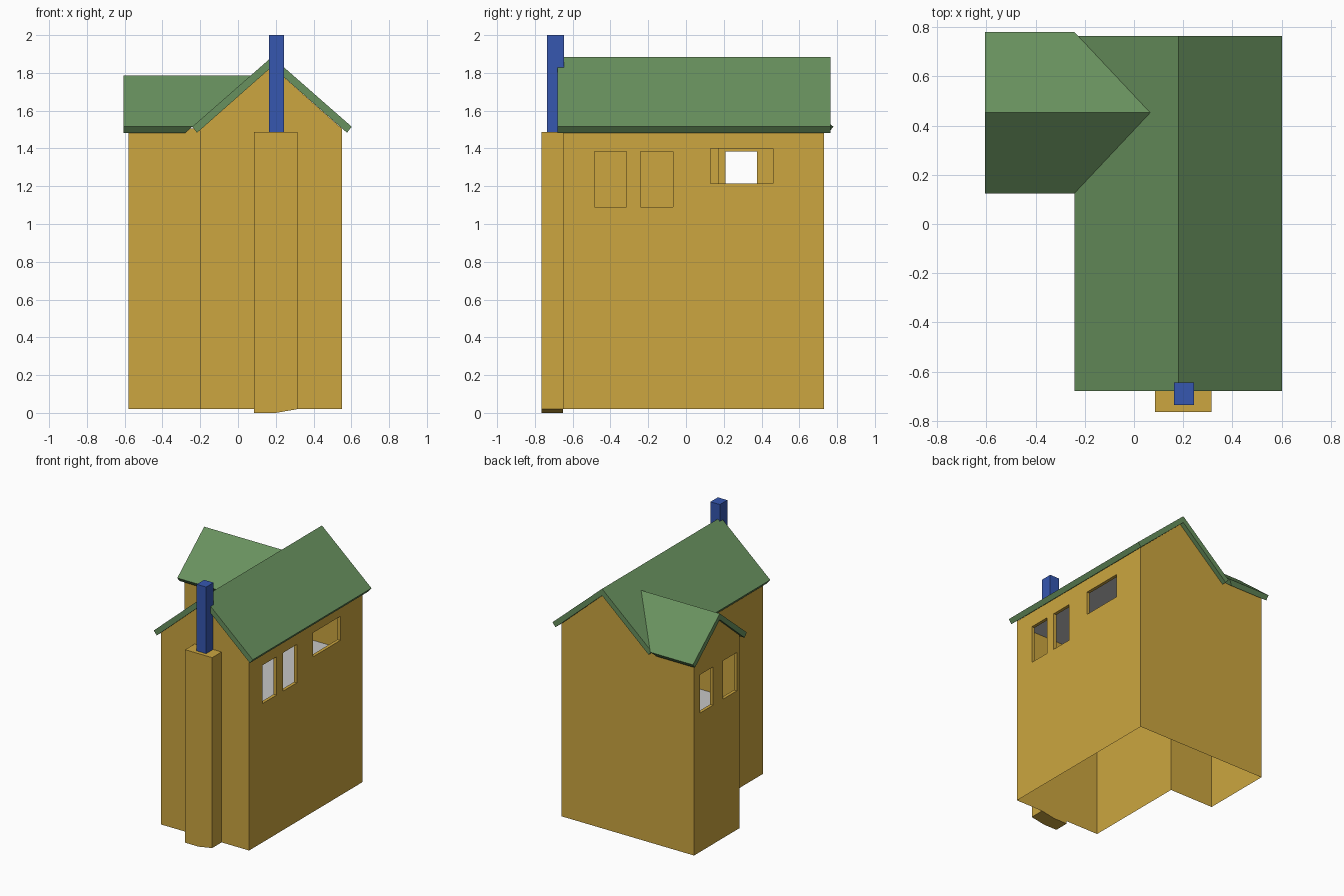
import bpy, bmesh

if "Cube" in bpy.data.objects:
    bpy.data.objects.remove(bpy.data.objects["Cube"])


def material(name, rgb):
    m = bpy.data.materials.new(name)
    lin = [c / 12.92 if c < 0.04 else ((c + 0.055) / 1.055) ** 2.4 for c in rgb]
    m.diffuse_color = (*lin, 1)
    m.use_nodes = True
    m.node_tree.nodes["Principled BSDF"].inputs["Base Color"].default_value = m.diffuse_color
    return m


OCHRE = material("ochre_wall", (0.80, 0.65, 0.25))
GREEN = material("green_roof", (0.41, 0.57, 0.37))
BLUE = material("blue_flue", (0.21, 0.34, 0.69))
GREY = material("grey_interior", (0.78, 0.78, 0.78))

# Shared dimensions
X0, XM, X1 = -0.58, -0.20, 0.55            # wing end, main left, main right
Y0, YW, Y1 = -0.65, 0.175, 0.73            # front, wing front, back
BASE, EAVE = 0.02, 1.505
RIDGE_X, RIDGE_Y = 0.18, 0.4525
REVEAL = 0.025


def finish(name, bm, mat, closed=False):
    bmesh.ops.remove_doubles(bm, verts=bm.verts, dist=0.0005)
    if closed:
        bmesh.ops.recalc_face_normals(bm, faces=bm.faces)
    me = bpy.data.meshes.new(name)
    bm.to_mesh(me)
    bm.free()
    me.materials.append(mat)
    ob = bpy.data.objects.new(name, me)
    bpy.context.collection.objects.link(ob)
    return ob


def face(bm, pts):
    return bm.faces.new([bm.verts.new(p) for p in pts])


def sheet(name, pts, mat):
    bm = bmesh.new()
    face(bm, pts)
    return finish(name, bm, mat)


def prism(name, start, end, mat):
    """Closed solid between two matching outlines."""
    bm = bmesh.new()
    a = [bm.verts.new(p) for p in start]
    b = [bm.verts.new(p) for p in end]
    n = len(a)
    for i in range(n):
        j = (i + 1) % n
        bm.faces.new((a[i], a[j], b[j], b[i]))
    bm.faces.new(a[::-1])
    bm.faces.new(b)
    return finish(name, bm, mat, True)


def window_wall(name, x, out, ya, yb, top, windows, gable=None):
    """Wall facing along x with window openings and reveals."""
    bm = bmesh.new()

    def panel(pts):
        face(bm, [(x, y, z) for y, z in (pts if out > 0 else pts[::-1])])

    ys = sorted({ya, yb} | {w[0] for w in windows} | {w[1] for w in windows})
    for a, b in zip(ys, ys[1:]):
        z = BASE
        hole = [w for w in windows if w[0] <= a and b <= w[1]]
        for w in hole:
            panel([(a, z), (b, z), (b, w[2]), (a, w[2])])
            z = w[3]
        panel([(a, z), (b, z), (b, top), (a, top)])
    if gable:
        panel([(ya, top), (yb, top), gable])
    xi = x - out * REVEAL
    for a, b, c, d in windows:
        ring = [(a, c), (b, c), (b, d), (a, d)]
        for (p, q), (r, s) in zip(ring, ring[1:] + ring[:1]):
            quad = [(x, p, q), (x, r, s), (xi, r, s), (xi, p, q)]
            face(bm, quad if out > 0 else quad[::-1])
    return finish(name, bm, OCHRE)


# Walls with windows
window_wall("right_wall", X1, 1, Y0, Y1, EAVE,
            [(-0.485, -0.315, 1.09, 1.385), (-0.24, -0.07, 1.09, 1.385),
             (0.13, 0.46, 1.215, 1.40)])
window_wall("wing_end_wall", X0, -1, YW, Y1, EAVE,
            [(0.21, 0.375, 1.09, 1.385), (0.50, 0.66, 1.09, 1.385)],
            (RIDGE_Y, 1.738))

# Plain walls
sheet("front_wall", [(XM, Y0, BASE), (X1, Y0, BASE), (X1, Y0, EAVE),
                     (RIDGE_X, Y0, 1.833), (XM, Y0, EAVE)], OCHRE)
sheet("back_wall", [(X1, Y1, BASE), (X0, Y1, BASE), (X0, Y1, EAVE), (XM, Y1, EAVE),
                    (RIDGE_X, Y1, 1.833), (X1, Y1, EAVE)], OCHRE)
sheet("left_wall", [(XM, YW, BASE), (XM, Y0, BASE), (XM, Y0, EAVE), (XM, YW, EAVE)], OCHRE)
sheet("wing_front_wall", [(X0, YW, BASE), (XM, YW, BASE), (XM, YW, EAVE), (X0, YW, EAVE)], OCHRE)

# Interior floor and ceiling
for name, z in (("upper_floor", 1.0), ("ceiling", 1.47)):
    sheet(name, [(XM, Y0, z), (X1, Y0, z), (X1, Y1, z), (X0, Y1, z),
                 (X0, YW, z), (XM, YW, z)], GREY)


def roof_profile(mid, half, ridge, inner):
    """Chevron cross-section of a gabled roof."""
    return [(mid - half, 1.515), (mid, ridge), (mid + half, 1.515),
            (mid + half - 0.025, 1.483), (mid, inner), (mid - half + 0.025, 1.483)]


# Main roof
main = roof_profile(RIDGE_X, 0.422, 1.885, 1.833)
prism("main_roof", [(x, -0.68, z) for x, z in main],
      [(x, 0.765, z) for x, z in main], GREEN)

# Wing roof, ending in the valleys on the main slope
wing = roof_profile(RIDGE_Y, 0.3275, 1.785, 1.738)
slope = (1.885 - 1.515) / 0.422
prism("wing_roof", [(-0.605, y, z) for y, z in wing],
      [(RIDGE_X - (1.885 - z) / slope, y, z) for y, z in wing], GREEN)


def box_outline(x0, x1, y0, y1, z0, z1):
    return [(x0, y0, z0), (x1, y0, z1), (x1, y1, z1), (x0, y1, z0)]


# Chimney breast, its foot rising towards the right
bottom = [(0.085, 0.0), (0.20, 0.0), (0.315, 0.02), (0.315, 1.487), (0.085, 1.487)]
prism("chimney_breast", [(x, -0.765, z) for x, z in bottom],
      [(x, Y0, z) for x, z in bottom], OCHRE)

# Chimney flue
prism("chimney_flue", box_outline(0.163, 0.243, -0.735, -0.645, 1.487, 1.487),
      box_outline(0.163, 0.243, -0.735, -0.645, 2.0, 2.0), BLUE)
